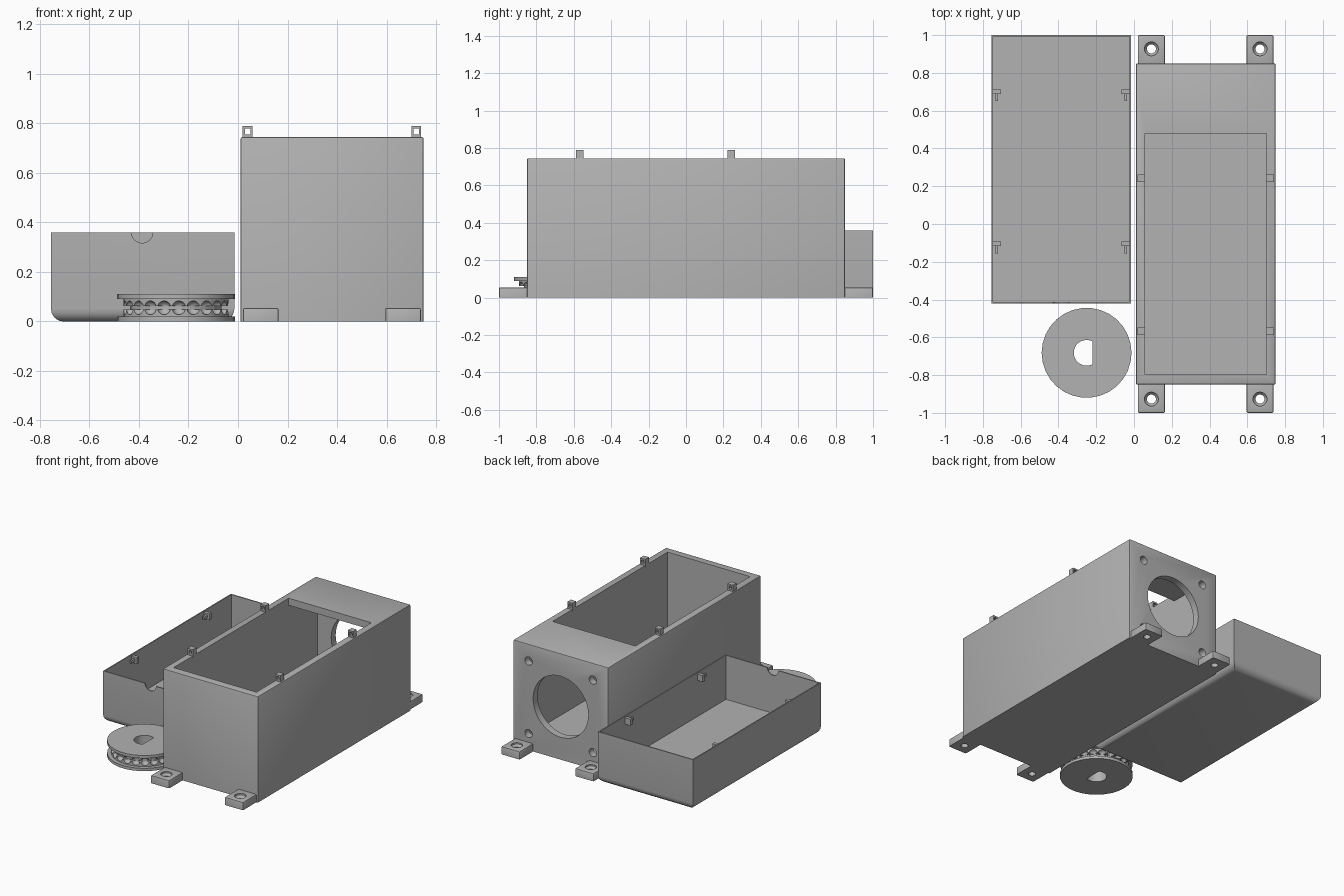
import bpy, bmesh, math
from mathutils import Matrix

if "Cube" in bpy.data.objects:
    bpy.data.objects.remove(bpy.data.objects["Cube"])

grey = bpy.data.materials.new("plain grey")
grey.diffuse_color = (0.445, 0.445, 0.445, 1)
grey.use_nodes = True
grey.node_tree.nodes["Principled BSDF"].inputs["Base Color"].default_value = grey.diffuse_color


def finish(name, bm):
    bmesh.ops.recalc_face_normals(bm, faces=bm.faces[:])
    me = bpy.data.meshes.new(name)
    bm.to_mesh(me)
    bm.free()
    me.materials.append(grey)
    ob = bpy.data.objects.new(name, me)
    bpy.context.collection.objects.link(ob)
    return ob


def box(name, lo, hi, bevel=0.0, segs=1, pick=None):
    """Box between two corners; pick(edge) chooses the bevelled edges."""
    bm = bmesh.new()
    bmesh.ops.create_cube(bm, size=1)
    for v in bm.verts:
        v.co = [(a + b) / 2 + c * (b - a) for a, b, c in zip(lo, hi, v.co)]
    if bevel:
        edges = [e for e in bm.edges if pick(e)]
        bmesh.ops.bevel(bm, geom=edges, offset=bevel, segments=segs,
                        profile=0.5, affect='EDGES', clamp_overlap=True)
    return finish(name, bm)


def lathe(name, rings, at, n=30, along_y=False, flat=None):
    """Solid turned from (radius, height) rings; flat clips it at local x."""
    bm = bmesh.new()
    loops = []
    for r, z in rings:
        pts = [(r * math.cos(2 * math.pi * i / n), r * math.sin(2 * math.pi * i / n)) for i in range(n)]
        if flat is not None:
            pts = [p for p in pts if p[0] < flat]
            h = math.sqrt(r * r - flat * flat)
            pts = [(flat, h)] + pts + [(flat, -h)]
        loops.append([bm.verts.new((x, y, z)) for x, y in pts])
    for a, b in zip(loops, loops[1:]):
        for i in range(len(a)):
            j = (i + 1) % len(a)
            bm.faces.new((a[i], a[j], b[j], b[i]))
    bm.faces.new(loops[0])
    bm.faces.new(loops[-1])
    m = Matrix.Translation(at)
    if along_y:
        m = m @ Matrix.Rotation(-math.pi / 2, 4, 'X')
    bm.transform(m)
    return finish(name, bm)


def cut(ob, *cutters):
    bpy.context.view_layer.objects.active = ob
    for c in cutters:
        mod = ob.modifiers.new("cut", 'BOOLEAN')
        mod.operation, mod.solver, mod.object = 'DIFFERENCE', 'EXACT', c
        bpy.ops.object.modifier_apply(modifier=mod.name)
        bpy.data.objects.remove(c)


def at_bottom(e):
    return all(v.co.z < 1e-4 for v in e.verts)


def not_bottom(e):
    return not at_bottom(e)


# Main housing: hollow box, partly covered on top, fan opening in the back
CX, CZ = 0.38, 0.372
housing = box("housing", (0.01, -0.85, 0), (0.75, 0.85, 0.745), 0.008, 2, not_bottom)
cut(housing,
    box("cavity", (0.058, -0.797, 0.05), (0.702, 0.80, 0.695)),
    box("top_opening", (0.058, -0.797, 0.6), (0.702, 0.48, 0.9)),
    lathe("fan_hole", [(0.215, -0.2), (0.215, 0.2)], (CX, 0.85, CZ), 48, True))
for sx in (-1, 1):
    for sz in (-1, 1):
        cut(housing, lathe("screw_hole", [(0.029, -0.1), (0.029, 0.1)],
                           (CX + sx * 0.25, 0.85, CZ + sz * 0.255), 24, True))

# Mounting tabs with countersunk holes
for side in (-1, 1):
    for x in (0.092, 0.667):
        lo, hi = sorted((side * 0.83, side * 1.0))
        tab = box("mounting_tab", (x - 0.072, lo, 0), (x + 0.072, hi, 0.055), 0.008, 2, not_bottom)
        cut(tab, lathe("tab_hole", [(0.024, -0.02), (0.024, 0.03), (0.037, 0.045), (0.037, 0.08)],
                       (x, side * 0.927, 0), 24))

# Square loops on the housing rim
for x in (0.039, 0.72):
    for y in (-0.567, 0.243):
        lug = box("rim_loop", (x - 0.02, y - 0.02, 0.735), (x + 0.02, y + 0.02, 0.79))
        cut(lug, box("loop_hole", (x - 0.011, y - 0.1, 0.756), (x + 0.011, y + 0.1, 0.779)))

# Tray-shaped cover with rounded lower edges and a round notch in the front rim
cover = box("cover_tray", (-0.755, -0.42, 0), (-0.015, 1.0, 0.36), 0.05, 6, at_bottom)
cut(cover,
    box("tray_cavity", (-0.747, -0.412, 0.05), (-0.023, 0.992, 0.5)),
    lathe("rim_notch", [(0.043, -0.05), (0.043, 0.05)], (-0.387, -0.42, 0.36), 30, True))

# Hooks inside the cover
for s in (-1, 1):
    for y in (0.70, -0.105):
        def span(a, b):
            return sorted((-0.385 + s * a, -0.385 + s * b))
        a, b = span(0.32, 0.364)
        box("hook_base", (a, y - 0.012, 0.305), (b, y + 0.012, 0.35))
        a, b = span(0.334, 0.348)
        box("hook_prong", (a, y - 0.05, 0.318), (b, y - 0.01, 0.338))

# Bead-chain wheel: flanges, grooved hub, ball pockets and D-shaped bore
PX, PY = -0.251, -0.682
wheel = lathe("chain_wheel", [(0.238, 0), (0.238, 0.02), (0.212, 0.02), (0.212, 0.048),
                              (0.185, 0.048), (0.185, 0.062), (0.212, 0.062), (0.212, 0.09),
                              (0.238, 0.09), (0.238, 0.11)], (PX, PY, 0), 30)
bm = bmesh.new()
for i in range(22):
    t = 2 * math.pi * (i + 0.2) / 22 - math.pi / 2
    bmesh.ops.create_uvsphere(bm, u_segments=16, v_segments=10, radius=0.028, matrix=Matrix.Translation(
        (PX + 0.212 * math.cos(t), PY + 0.212 * math.sin(t), 0.055)))
cut(wheel, finish("ball_pockets", bm),
    lathe("shaft_bore", [(0.068, -0.05), (0.068, 0.2)], (PX, PY, 0), 30, flat=0.03))

# Smooth rounded areas, keep edges sharp
for ob in bpy.data.objects:
    ob.select_set(True)
bpy.context.view_layer.objects.active = housing
bpy.ops.object.shade_smooth_by_angle(angle=math.radians(30))
